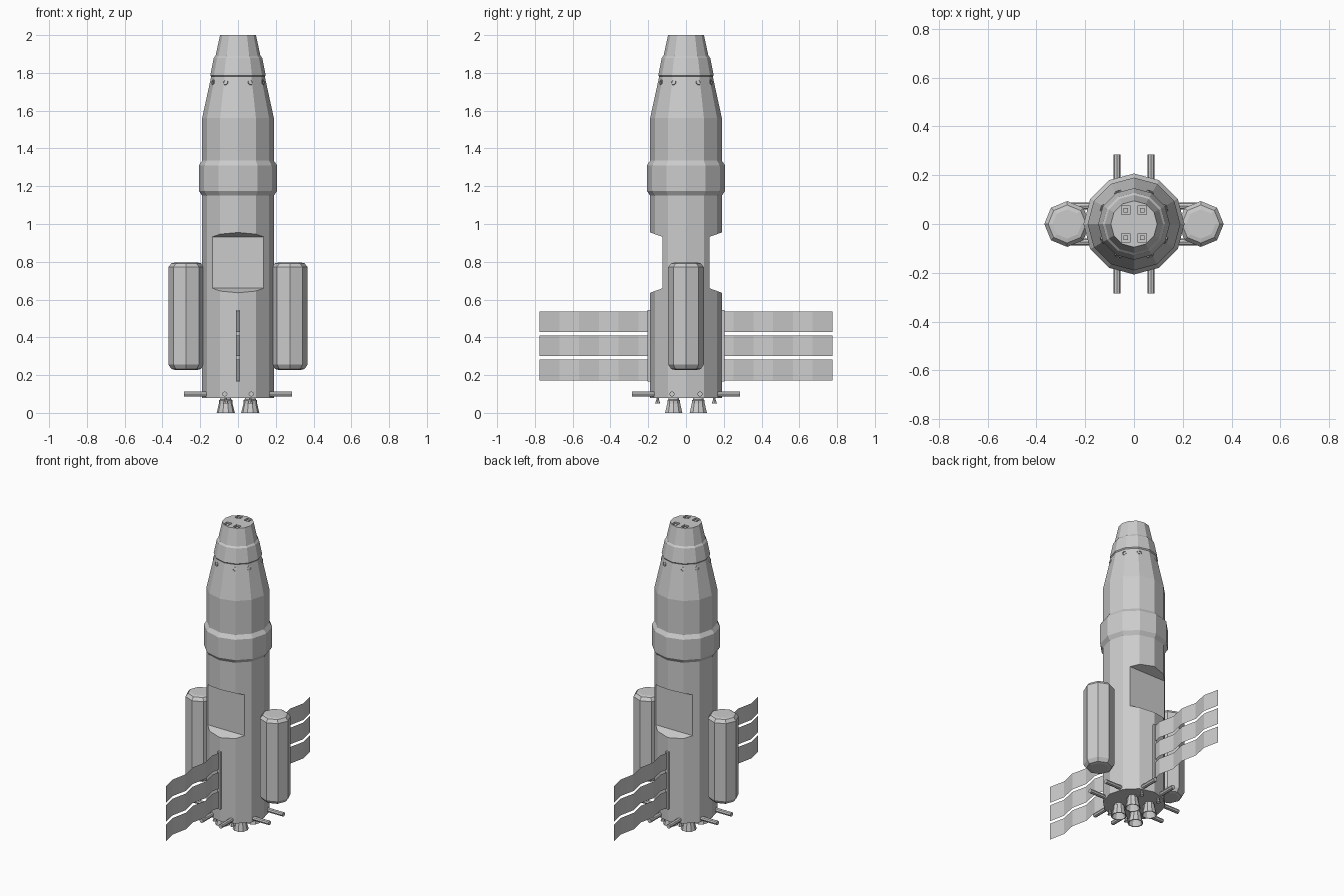
import bpy, bmesh, math
from mathutils import Matrix, Vector

cube = bpy.data.objects.get("Cube")
if cube:
    bpy.data.objects.remove(cube, do_unlink=True)

grey = bpy.data.materials.new("hull grey")
grey.use_nodes = True
grey.diffuse_color = (0.6, 0.6, 0.6, 1)
grey.node_tree.nodes["Principled BSDF"].inputs["Base Color"].default_value = (0.6, 0.6, 0.6, 1)


def finish(name, bm):
    mesh = bpy.data.meshes.new(name)
    bm.to_mesh(mesh)
    bm.free()
    mesh.materials.append(grey)
    obj = bpy.data.objects.new(name, mesh)
    bpy.context.collection.objects.link(obj)
    return obj


def lathe(name, profile, sides, base=(0, 0, 0), axis=(0, 0, 1)):
    """Flat-sided solid of revolution from (radius, height) pairs, capped at both ends."""
    bm = bmesh.new()
    rings = [[bm.verts.new((r * math.cos(2 * math.pi * i / sides),
                            r * math.sin(2 * math.pi * i / sides), h))
              for i in range(sides)] for r, h in profile]
    for a, b in zip(rings, rings[1:]):
        for i in range(sides):
            j = (i + 1) % sides
            bm.faces.new((a[i], a[j], b[j], b[i]))
    bm.faces.new(rings[0][::-1])
    bm.faces.new(rings[-1])
    bmesh.ops.recalc_face_normals(bm, faces=bm.faces)
    turn = Vector((0, 0, 1)).rotation_difference(Vector(axis)).to_matrix().to_4x4()
    bm.transform(Matrix.Translation(base) @ turn)
    return finish(name, bm)


def box(name, centre, size):
    bm = bmesh.new()
    bmesh.ops.create_cube(bm, size=1)
    bm.transform(Matrix.Translation(centre) @ Matrix.Diagonal((*size, 1)))
    return finish(name, bm)


def prism_x(name, outline, half):
    """Extrude a (y, z) outline along x."""
    bm = bmesh.new()
    face = bm.faces.new([bm.verts.new((-half, y, z)) for y, z in outline])
    new = bmesh.ops.extrude_face_region(bm, geom=[face])["geom"]
    bmesh.ops.translate(bm, vec=(2 * half, 0, 0),
                        verts=[v for v in new if isinstance(v, bmesh.types.BMVert)])
    bmesh.ops.recalc_face_normals(bm, faces=bm.faces)
    return finish(name, bm)


def cut(target, cutter):
    mod = target.modifiers.new("cut", "BOOLEAN")
    mod.operation = "DIFFERENCE"
    mod.solver = "EXACT"
    mod.object = cutter
    cutter.hide_render = True
    cutter.hide_set(True)


# Hull, belt and nose in one twelve-sided profile
hull = lathe("hull", [(0.19, 0.08), (0.19, 1.15), (0.207, 1.175), (0.207, 1.31),
                      (0.19, 1.335), (0.19, 1.56), (0.142, 1.78)], 12)
nose = lathe("nose_cap", [(0.135, 1.775), (0.147, 1.787), (0.128, 1.88),
                          (0.119, 1.89), (0.095, 2.0)], 12)

# Flat bays cut into the front and back of the hull
for s, side in ((-1, "front"), (1, "back")):
    bay = prism_x(side + "_bay_cutter", [(s * 0.124, 0.66), (s * 0.26, 0.61),
                                         (s * 0.26, 0.98), (s * 0.124, 0.932)], 0.3)
    cut(hull, bay)

# Square docking sockets sunk in the nose tip, each with a post
for x in (-0.034, 0.034):
    for y in (-0.057, 0.057):
        cut(nose, box("socket_cutter", (x, y, 2.0), (0.036, 0.036, 0.04)))
        box("socket_post", (x, y, 1.985), (0.018, 0.018, 0.02))

# Side tanks
for s, side in ((1, "left"), (-1, "right")):
    lathe(side + "_tank", [(0.06, 0.228), (0.078, 0.232), (0.094, 0.255),
                           (0.094, 0.772), (0.078, 0.792), (0.06, 0.796)], 8, (s * 0.274, 0, 0))

# Portholes round the shoulder
for k in range(4):
    for d in (-27, 27):
        a = math.radians(90 * k + d)
        out = Vector((math.cos(a), math.sin(a), 0.21))
        lathe("porthole", [(0.015, -0.02), (0.015, 0.006), (0.009, 0.007), (0.009, 0.001)], 8,
              (0.144 * math.cos(a), 0.144 * math.sin(a), 1.75), out)

# Thruster rods, engines and small vernier nozzles
bell = [(0.026, 0.085), (0.03, 0.07), (0.036, 0.066), (0.036, 0.05), (0.048, 0.0),
        (0.042, 0.0), (0.026, 0.05)]
vernier = [(0.007, 0.085), (0.007, 0.07), (0.014, 0.05), (0.01, 0.05), (0.005, 0.065)]
for s in (-1, 1):
    lathe("cross_rod", [(0.014, -0.285), (0.014, 0.285)], 8, (0, s * 0.074, 0.1), (1, 0, 0))
    lathe("long_rod", [(0.014, -0.285), (0.014, 0.285)], 8, (s * 0.07, 0, 0.1), (0, 1, 0))
    for t in (-1, 1):
        lathe("engine_bell", bell, 10, (s * 0.065, t * 0.065, 0))
        lathe("vernier_nozzle", vernier, 8, (s * 0.065, t * 0.15, 0))

# Thin rippled solar sheets in three rows, front and back
for s, side in ((-1, "front"), (1, "back")):
    box(side + "_panel_mount", (0, s * 0.192, 0.355), (0.022, 0.022, 0.38))
    for row in range(3):
        low = 0.172 + 0.128 * row
        bm = bmesh.new()
        steps = 11
        pairs = []
        for i in range(steps + 1):
            d = 0.575 * i / steps
            x = s * 0.011 * math.sin(2 * math.pi * d / 0.209)
            pairs.append([bm.verts.new((x, s * (0.2 + d), z)) for z in (low, low + 0.11)])
        for a, b in zip(pairs, pairs[1:]):
            bm.faces.new((a[0], b[0], b[1], a[1]))
        finish(side + "_solar_sheet", bm)
